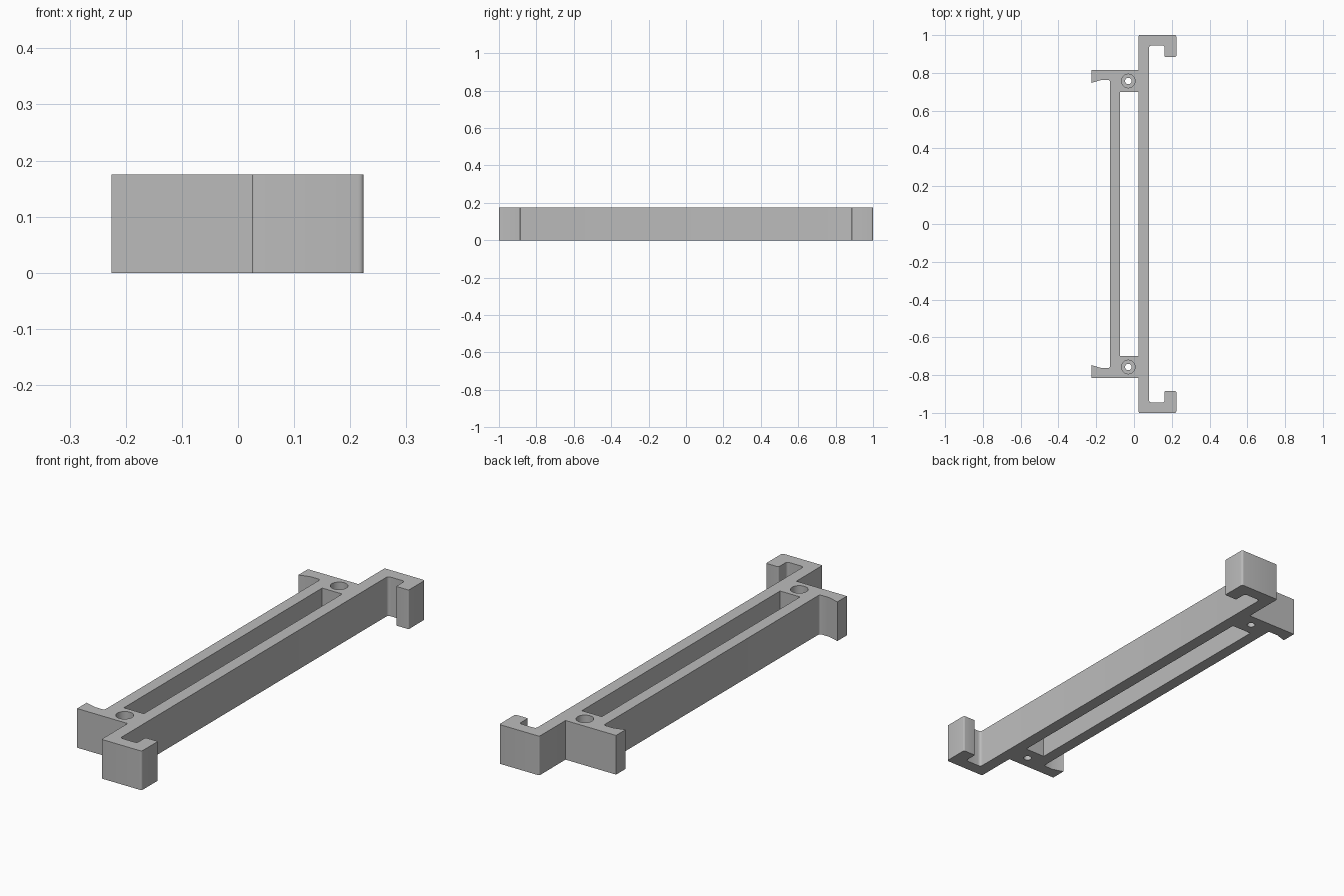
import bpy
import bmesh
from mathutils import Vector

HEIGHT = 0.175
BORE_X, BORE_Y = -0.03, 0.757
BORE_FLOOR = 0.05

cube = bpy.data.objects.get("Cube")
if cube:
    bpy.data.objects.remove(cube, do_unlink=True)

grey = bpy.data.materials.new("plain grey")
grey.use_nodes = True
colour = (0.5, 0.5, 0.5, 1)
grey.diffuse_color = colour
grey.node_tree.nodes["Principled BSDF"].inputs["Base Color"].default_value = colour


def round_corners(corners, steps=4):
    """Replace each (x, y, radius) corner by a short curve."""
    points = []
    for i, (x, y, r) in enumerate(corners):
        c = Vector((x, y))
        if not r:
            points.append(c)
            continue
        before = Vector(corners[i - 1][:2])
        after = Vector(corners[(i + 1) % len(corners)][:2])
        a = c + (before - c).normalized() * r
        b = c + (after - c).normalized() * r
        for s in range(steps + 1):
            t = s / steps
            points.append(a * (1 - t) ** 2 + c * 2 * t * (1 - t) + b * t * t)
    return points


def extrude_outline(name, points, low, high):
    bm = bmesh.new()
    face = bm.faces.new([bm.verts.new((p.x, p.y, low)) for p in points])
    grown = bmesh.ops.extrude_face_region(bm, geom=[face])
    top = [v for v in grown["geom"] if isinstance(v, bmesh.types.BMVert)]
    bmesh.ops.translate(bm, verts=top, vec=(0, 0, high - low))
    bmesh.ops.recalc_face_normals(bm, faces=bm.faces)
    mesh = bpy.data.meshes.new(name)
    bm.to_mesh(mesh)
    bm.free()
    obj = bpy.data.objects.new(name, mesh)
    bpy.context.collection.objects.link(obj)
    mesh.materials.append(grey)
    return obj


def cylinder(name, radius, y, low, high):
    bpy.ops.mesh.primitive_cylinder_add(
        vertices=48, radius=radius, depth=high - low,
        location=(BORE_X, y, (low + high) / 2))
    obj = bpy.context.object
    obj.name = name
    obj.data.materials.append(grey)
    return obj


# Half outline: wide rail, large hook, then the small clip arm and thin rail
half = [
    (0.08, 0.945, 0.014), (0.162, 0.945, 0.012),
    (0.162, 0.885, 0.006), (0.224, 0.885, 0.006),
    (0.224, 1.0, 0.01), (0.025, 1.0, 0.006),
    (0.025, 0.815, 0), (-0.225, 0.815, 0),
    (-0.225, 0.747, 0), (-0.175, 0.762, 0),
    (-0.127, 0.762, 0.01),
]
outline = half + [(x, -y, r) for x, y, r in reversed(half)]
bracket = extrude_outline("bracket_frame", round_corners(outline), 0, HEIGHT)

# Long slot between the rails
slot = [Vector(p) for p in
        ((-0.074, -0.7), (0.025, -0.7), (0.025, 0.7), (-0.074, 0.7))]
cutters = [extrude_outline("slot_cutter", slot, -0.1, 0.3)]

# Counterbored screw holes at both ends
for side in (-1, 1):
    cutters.append(cylinder("bore_cutter", 0.036, side * BORE_Y, BORE_FLOOR, 0.3))
    cutters.append(cylinder("screw_cutter", 0.017, side * BORE_Y, -0.1, 0.25))

bpy.ops.object.select_all(action="DESELECT")
bracket.select_set(True)
bpy.context.view_layer.objects.active = bracket
for cutter in cutters:
    cutter.hide_render = True
    mod = bracket.modifiers.new("cut", "BOOLEAN")
    mod.operation = "DIFFERENCE"
    mod.solver = "EXACT"
    mod.object = cutter
    bpy.ops.object.modifier_apply(modifier=mod.name)
    bpy.data.objects.remove(cutter, do_unlink=True)

bpy.ops.object.shade_smooth_by_angle()
